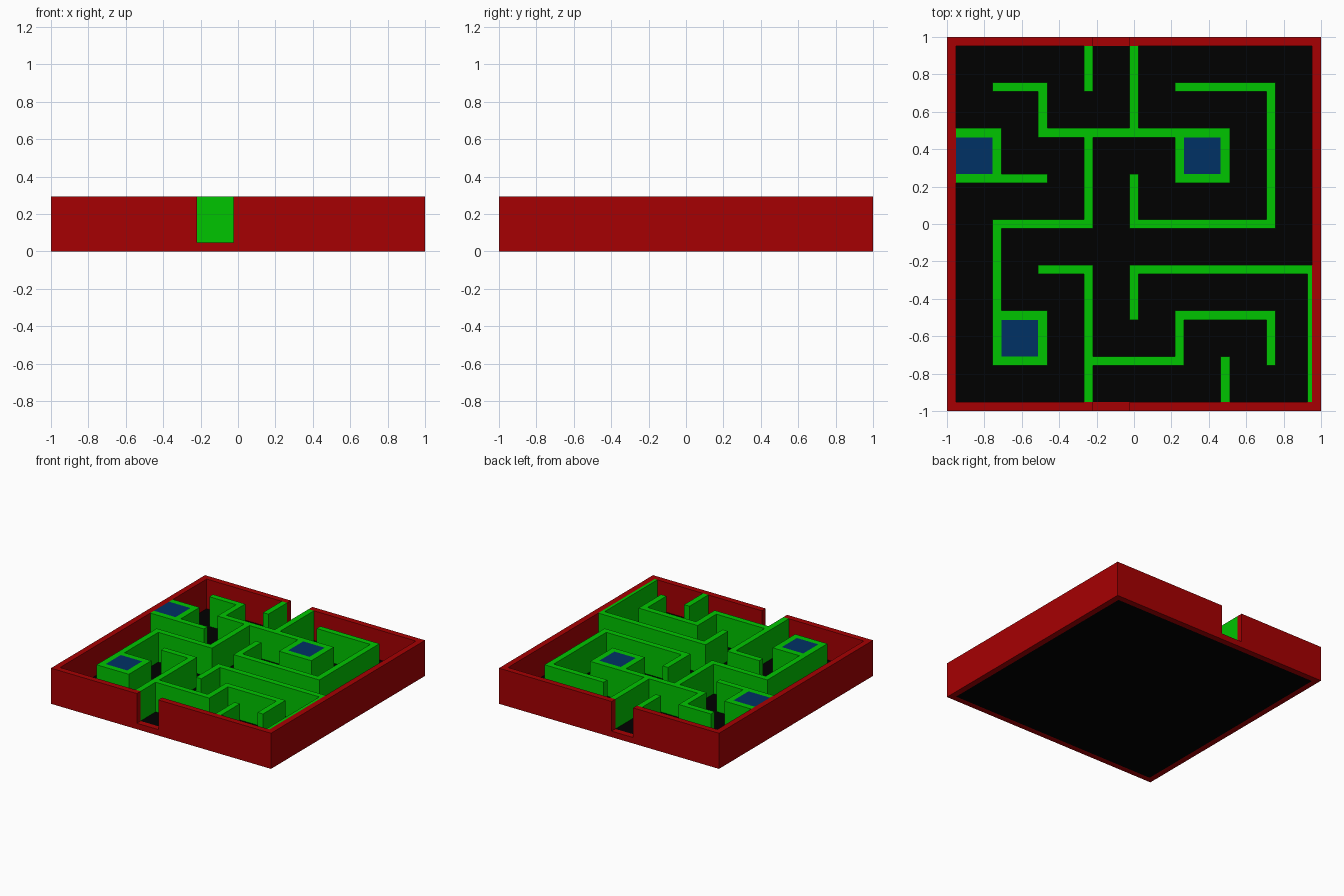
import bpy, bmesh

if "Cube" in bpy.data.objects:
    bpy.data.objects.remove(bpy.data.objects["Cube"])

P = 2 / 8.2                 # spacing of the maze grid lines
FLOOR, TOP = 0.2 * P, 1.2 * P
# Wall strips (0.2 wide) alternate with corridors (0.8 wide): 17 cells per axis
EDGES = [(n + s) * P for n in range(-4, 5) for s in (-0.1, 0.1)]


def material(name, rgb):
    m = bpy.data.materials.new(name)
    m.diffuse_color = (*rgb, 1)
    m.use_nodes = True
    m.node_tree.nodes["Principled BSDF"].inputs["Base Color"].default_value = m.diffuse_color
    return m


RED = material("deep red", (0.38, 0.0, 0.0006))
GREEN = material("bright green", (0.0, 0.56, 0.0))
BLACK = material("black", (0.0, 0.0, 0.0))
BLUE = material("navy blue", (0.0, 0.031, 0.13))


def extrude_plan(name, rects, z0, z1, mat):
    """Join plan rectangles (x0, x1, y0, y1) into one solid between z0 and z1."""
    bm = bmesh.new()
    for x0, x1, y0, y1 in rects:
        bm.faces.new([bm.verts.new((x, y, z0)) for x, y in
                      ((x0, y0), (x1, y0), (x1, y1), (x0, y1))])
    bmesh.ops.remove_doubles(bm, verts=bm.verts, dist=1e-5)
    ext = bmesh.ops.extrude_face_region(bm, geom=bm.faces[:], use_keep_orig=True)
    for v in ext["geom"]:
        if isinstance(v, bmesh.types.BMVert):
            v.co.z = z1
    bmesh.ops.recalc_face_normals(bm, faces=bm.faces)
    me = bpy.data.meshes.new(name)
    bm.to_mesh(me)
    bm.free()
    me.materials.append(mat)
    ob = bpy.data.objects.new(name, me)
    bpy.context.collection.objects.link(ob)


def rects(cells):
    return [(EDGES[i], EDGES[i + 1], EDGES[j], EDGES[j + 1]) for i, j in sorted(cells)]


every = {(i, j) for i in range(17) for j in range(17)}
inside = {(i, j) for i, j in every if 0 < i < 16 and 0 < j < 16}
doors = {(7, 0), (7, 16)}

# Outer frame with two doorways, their sills, and the floor
extrude_plan("outer_frame", rects(every - inside - doors), 0, TOP, RED)
extrude_plan("door_sills", rects(doors), 0, FLOOR, RED)
extrude_plan("floor", rects(inside), 0, FLOOR, BLACK)

# Maze walls as polylines on the grid lines
paths = [
    [(-1, 4), (-1, 3)],
    [(0, 4), (0, 2)],
    [(1, 3), (3, 3), (3, 0), (0, 0), (0, 1)],
    [(-3, 3), (-2, 3), (-2, 2), (2, 2), (2, 1), (1, 1), (1, 2)],
    [(-1, 2), (-1, 0), (-3, 0), (-3, -3), (-2, -3), (-2, -2), (-3, -2)],
    [(-4, 2), (-3, 2), (-3, 1)],
    [(-4, 1), (-2, 1)],
    [(-2, -1), (-1, -1), (-1, -4)],
    [(-1, -3), (1, -3), (1, -2), (3, -2), (3, -3)],
    [(2, -4), (2, -3)],
    [(0, -2), (0, -1), (4, -1)],
]
walls = set()
for path in paths:
    for (ax, ay), (bx, by) in zip(path, path[1:]):
        xs, ys = sorted((2 * ax + 8, 2 * bx + 8)), sorted((2 * ay + 8, 2 * by + 8))
        walls |= {(i, j) for i in range(xs[0], xs[1] + 1) for j in range(ys[0], ys[1] + 1)}
extrude_plan("maze_walls", rects(walls & inside), FLOOR, TOP, GREEN)

# Thin green lining along the right side of the frame
extrude_plan("side_lining", [(3.8 * P, 3.9 * P, -3.9 * P, -1.1 * P)], FLOOR, TOP, GREEN)

# Blue blocks filling the three closed rooms
extrude_plan("room_blocks", rects({(1, 11), (11, 11), (3, 3)}), FLOOR, TOP, BLUE)
